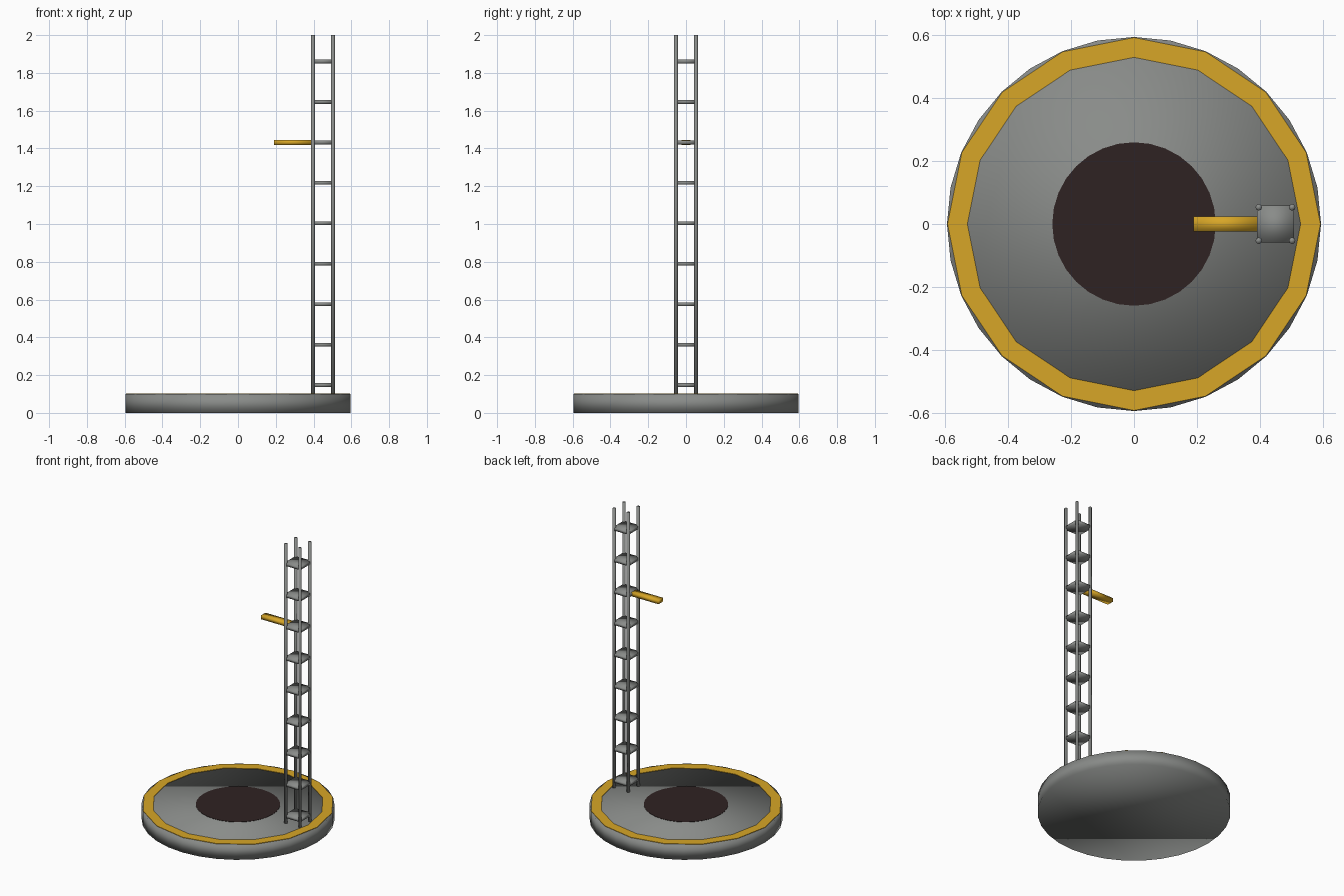
import bpy, bmesh, math

if "Cube" in bpy.data.objects:
    bpy.data.objects.remove(bpy.data.objects["Cube"])


def material(name, rgb):
    m = bpy.data.materials.new(name)
    m.diffuse_color = (*rgb, 1)
    m.use_nodes = True
    m.node_tree.nodes["Principled BSDF"].inputs["Base Color"].default_value = m.diffuse_color
    return m


GREY = material("steel grey", (0.25, 0.26, 0.25))
YELLOW = material("safety yellow", (0.68, 0.38, 0.02))
DARK = material("scorched brown", (0.028, 0.016, 0.016))


def finish(name, bm, mat, smooth=True):
    bmesh.ops.recalc_face_normals(bm, faces=bm.faces)
    me = bpy.data.meshes.new(name)
    bm.to_mesh(me)
    bm.free()
    me.materials.append(mat)
    me.polygons.foreach_set("use_smooth", [smooth] * len(me.polygons))
    ob = bpy.data.objects.new(name, me)
    bpy.context.collection.objects.link(ob)
    return ob


def cylinder(name, x, y, z0, z1, r, sides, mat, smooth=True):
    bm = bmesh.new()
    bmesh.ops.create_cone(bm, cap_ends=True, segments=sides, radius1=r,
                          radius2=r, depth=z1 - z0)
    bmesh.ops.translate(bm, verts=bm.verts, vec=(x, y, (z0 + z1) / 2))
    return finish(name, bm, mat, smooth)


def box(name, centre, size, mat):
    bm = bmesh.new()
    bmesh.ops.create_cube(bm, size=1)
    bmesh.ops.scale(bm, verts=bm.verts, vec=size)
    bmesh.ops.translate(bm, verts=bm.verts, vec=centre)
    return finish(name, bm, mat)


def ring(name, r_in, r_out, z0, z1, sides, mat):
    bm = bmesh.new()
    loops = []
    for i in range(sides):
        a = 2 * math.pi * i / sides
        loops.append([bm.verts.new((r * math.cos(a), r * math.sin(a), z))
                      for r, z in ((r_in, z0), (r_out, z0), (r_out, z1), (r_in, z1))])
    for i in range(sides):
        p, q = loops[i], loops[(i + 1) % sides]
        for j in range(4):
            k = (j + 1) % 4
            bm.faces.new((p[j], q[j], q[k], p[k]))
    return finish(name, bm, mat, False)


# Round pad with painted border and scorched centre
cylinder("pad", 0, 0, 0, 0.1, 0.595, 32, GREY)
ring("pad_border", 0.53, 0.593, 0.096, 0.103, 16, YELLOW)
cylinder("scorch_disc", 0, 0, 0.097, 0.102, 0.26, 32, DARK, False)

# Tower: four posts and evenly spaced square plates
TX, HALF = 0.45, 0.053
for sx in (-1, 1):
    for sy in (-1, 1):
        cylinder("tower_post", TX + sx * HALF, sy * HALF, 0.09, 2.0, 0.0105, 8, GREY)
for i in range(9):
    box("tower_plate", (TX, 0, 0.147 + i * 0.2142), (0.118, 0.118, 0.02), GREY)

# Service arm reaching toward the pad centre
box("service_arm", (0.292, 0, 1.432), (0.204, 0.048, 0.026), YELLOW)
